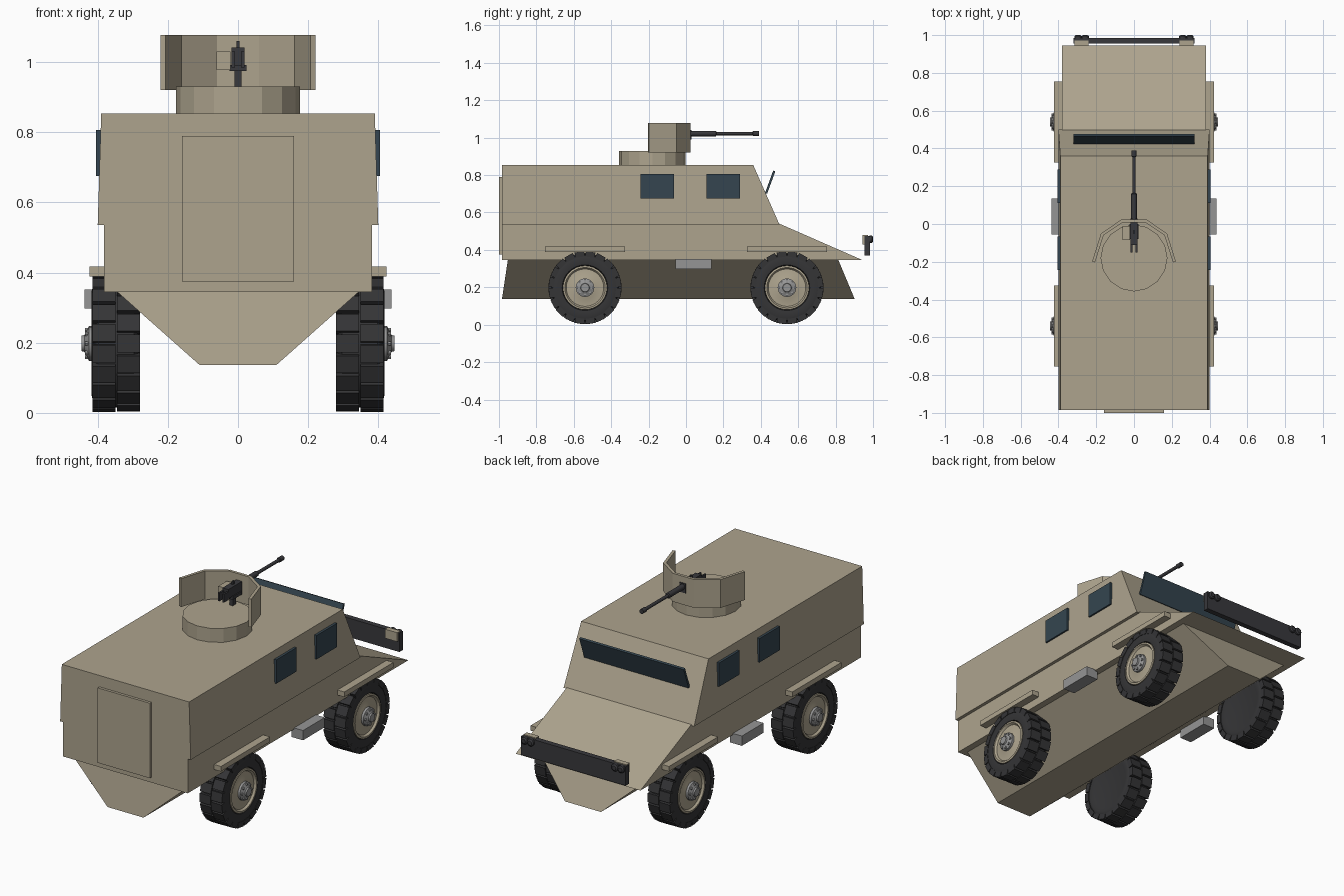
import bpy, bmesh, math
from mathutils import Matrix, Vector

if "Cube" in bpy.data.objects:
    bpy.data.objects.remove(bpy.data.objects["Cube"])


def material(name, rgb):
    m = bpy.data.materials.new(name)
    m.diffuse_color = (*rgb, 1)
    m.use_nodes = True
    m.node_tree.nodes["Principled BSDF"].inputs["Base Color"].default_value = m.diffuse_color
    return m


TAN = material("tan_paint", (0.42, 0.37, 0.27))
RUBBER = material("rubber", (0.035, 0.035, 0.037))
GLASS = material("dark_glass", (0.035, 0.06, 0.08))
METAL = material("gun_metal", (0.04, 0.04, 0.045))
GREY = material("grey_steel", (0.3, 0.3, 0.3))


def finish(name, bm, mat, smooth=False):
    bmesh.ops.recalc_face_normals(bm, faces=bm.faces)
    me = bpy.data.meshes.new(name)
    bm.to_mesh(me)
    bm.free()
    ob = bpy.data.objects.new(name, me)
    bpy.context.collection.objects.link(ob)
    me.materials.append(mat)
    if smooth:
        bpy.ops.object.select_all(action='DESELECT')
        ob.select_set(True)
        bpy.context.view_layer.objects.active = ob
        bpy.ops.object.shade_smooth_by_angle(angle=math.radians(35))
    return ob


def add_box(bm, lo, hi, matrix=Matrix()):
    size = [b - a for a, b in zip(lo, hi)]
    mid = [(a + b) / 2 for a, b in zip(lo, hi)]
    bmesh.ops.create_cube(bm, size=1, matrix=matrix @ Matrix.Translation(mid) @ Matrix.Diagonal((*size, 1)))


def box(name, lo, hi, mat, matrix=Matrix()):
    bm = bmesh.new()
    add_box(bm, lo, hi, matrix)
    return finish(name, bm, mat)


def slab(name, profile, mat):
    """Side profile of (y, z, half width) spanned across x."""
    bm = bmesh.new()
    left = [bm.verts.new((-w, y, z)) for y, z, w in profile]
    right = [bm.verts.new((w, y, z)) for y, z, w in profile]
    bm.faces.new(left)
    bm.faces.new(right)
    n = len(profile)
    for i in range(n):
        j = (i + 1) % n
        bm.faces.new((left[i], left[j], right[j], right[i]))
    return finish(name, bm, mat)


def lathe(name, profile, seg, mat, matrix, smooth=True):
    """(distance, radius) profile revolved about local z, ends capped."""
    bm = bmesh.new()
    rings = [[bm.verts.new((r * math.cos(2 * math.pi * k / seg), r * math.sin(2 * math.pi * k / seg), d))
              for k in range(seg)] for d, r in profile]
    for a, b in zip(rings, rings[1:]):
        for k in range(seg):
            m = (k + 1) % seg
            bm.faces.new((a[k], a[m], b[m], b[k]))
    bm.faces.new(rings[0])
    bm.faces.new(rings[-1])
    bm.transform(matrix)
    return finish(name, bm, mat, smooth)


# Hull: upper cabin, lower body with sloped hood, V-shaped belly
slab("upper_cabin", [(-0.985, 0.535, 0.40), (-0.985, 0.853, 0.39), (0.36, 0.853, 0.39), (0.50, 0.535, 0.40)], TAN)
slab("lower_body", [(-0.985, 0.345, 0.382), (-0.985, 0.54, 0.382), (0.50, 0.54, 0.382), (0.945, 0.345, 0.382)], TAN)
slab("v_belly", [(-0.952, 0.35, 0.35), (0.813, 0.35, 0.35), (0.902, 0.137, 0.11), (-0.984, 0.137, 0.11)], TAN)
box("rear_door", (-0.16, -1.0, 0.375), (0.16, -0.98, 0.79), TAN)

# Windscreen plate, leaning forward off the cabin slope
tilt = Matrix.Translation((0, 0.45, 0.762)) @ Matrix.Rotation(-math.radians(20), 4, 'X')
box("windscreen", (-0.32, -0.006, -0.064), (0.32, 0.006, 0.064), GLASS, tilt)

# Bumper
box("bumper", (-0.32, 0.955, 0.37), (0.32, 0.985, 0.475), METAL)

# Parts repeated on both sides
along_x = Matrix.Rotation(math.pi / 2, 4, 'Y')
for s, side in ((1, "right"), (-1, "left")):
    def pair_box(name, lo, hi, mat):
        xs = sorted((lo[0] * s, hi[0] * s))
        box(f"{name}_{side}", (xs[0], *lo[1:]), (xs[1], *hi[1:]), mat)

    for y, n in ((0.11, "front"), (-0.243, "rear")):
        pair_box("window_" + n, (0.38, y, 0.675), (0.405, y + 0.178, 0.807), GLASS)
    pair_box("step", (0.365, -0.055, 0.298), (0.437, 0.135, 0.352), GREY)
    pair_box("bumper_block", (0.24, 0.943, 0.43), (0.315, 0.972, 0.48), TAN)
    for i in range(2):
        lathe(f"bumper_light_{side}_{i}", [(0.98, 0.02), (0.994, 0.02), (1.0, 0.012)], 12, METAL,
              Matrix.Translation((s * (0.258 + 0.038 * i), 0, 0.457)) @ Matrix.Rotation(-math.pi / 2, 4, 'X'))

    for cy, n in ((0.54, "front"), (-0.54, "rear")):
        pair_box("mudguard_" + n, (0.37, cy - 0.215, 0.389), (0.424, cy + 0.215, 0.417), TAN)
        place = Matrix.Translation((0, cy, 0.198)) @ Matrix.Diagonal((s, 1, 1, 1)) @ along_x
        tag = f"{n}_{side}"
        lathe("tyre_" + tag, [(0.285, 0.13), (0.279, 0.15), (0.285, 0.172), (0.297, 0.182), (0.398, 0.182),
                              (0.411, 0.172), (0.417, 0.15), (0.413, 0.122), (0.395, 0.116)], 40, RUBBER, place)
        # Two staggered rows of tread blocks
        bm = bmesh.new()
        for row in (0, 1):
            for k in range(20):
                a = 2 * math.pi * (k + row / 2) / 20
                x0 = 0.279 + row * 0.07
                add_box(bm, (0.165, -0.0255, x0), (0.194, 0.0255, x0 + 0.066), Matrix.Rotation(a, 4, 'Z'))
        bm.transform(place)
        finish("tread_" + tag, bm, RUBBER)
        lathe("rim_" + tag, [(0.39, 0.118), (0.414, 0.118), (0.416, 0.108), (0.405, 0.1), (0.408, 0.06),
                             (0.412, 0.05)], 32, TAN, place)
        lathe("hub_" + tag, [(0.40, 0.05), (0.425, 0.05), (0.428, 0.043), (0.438, 0.024), (0.446, 0.022)],
              16, GREY, place)
        bm = bmesh.new()
        for k in range(8):
            a = 2 * math.pi * k / 8
            bmesh.ops.create_cone(bm, cap_ends=True, segments=6, radius1=0.007, radius2=0.007, depth=0.02,
                                  matrix=Matrix.Translation((0.038 * math.cos(a), 0.038 * math.sin(a), 0.426)))
        bm.transform(place)
        finish("wheel_nuts_" + tag, bm, GREY)

# Turret ring
lathe("turret_ring", [(0.84, 0.177), (0.93, 0.177)], 16, TAN, Matrix.Translation((0, -0.18, 0)), False)

# Gun shield: five flat plates
plan = [(-0.213, -0.198), (-0.168, -0.055), (-0.062, 0.017), (0.062, 0.017), (0.168, -0.055), (0.213, -0.198)]
for i, (p, q) in enumerate(zip(plan, plan[1:])):
    p, q = Vector((*p, 0)), Vector((*q, 0))
    d = q - p
    m = Matrix.Translation((p + q) / 2) @ Matrix.Rotation(math.atan2(d.y, d.x), 4, 'Z')
    h = d.length / 2 + 0.003
    box(f"shield_plate_{i}", (-h, -0.008, 0.921), (h, 0.008, 1.078), TAN, m)

# Machine gun with mount and ammunition box
along_y = Matrix.Translation((0, 0, 1.022)) @ Matrix.Rotation(-math.pi / 2, 4, 'X')
box("gun_receiver", (-0.018, -0.11, 0.99), (0.018, 0.03, 1.042), METAL)
box("gun_cradle", (-0.024, -0.08, 0.975), (0.024, 0.0, 0.992), METAL)
box("gun_sight", (-0.004, -0.05, 1.04), (0.004, -0.035, 1.06), METAL)
box("gun_post", (-0.01, -0.06, 0.92), (0.01, -0.03, 0.98), METAL)
for x in (-0.014, 0.014):
    box("gun_grip", (x - 0.005, -0.15, 0.985), (x + 0.005, -0.11, 1.03), METAL)
box("ammo_box", (-0.062, -0.085, 0.978), (-0.022, -0.01, 1.03), TAN)
lathe("gun_barrel", [(0.0, 0.015), (0.16, 0.015), (0.163, 0.009), (0.355, 0.009), (0.358, 0.013), (0.39, 0.013)],
      12, METAL, along_y)
